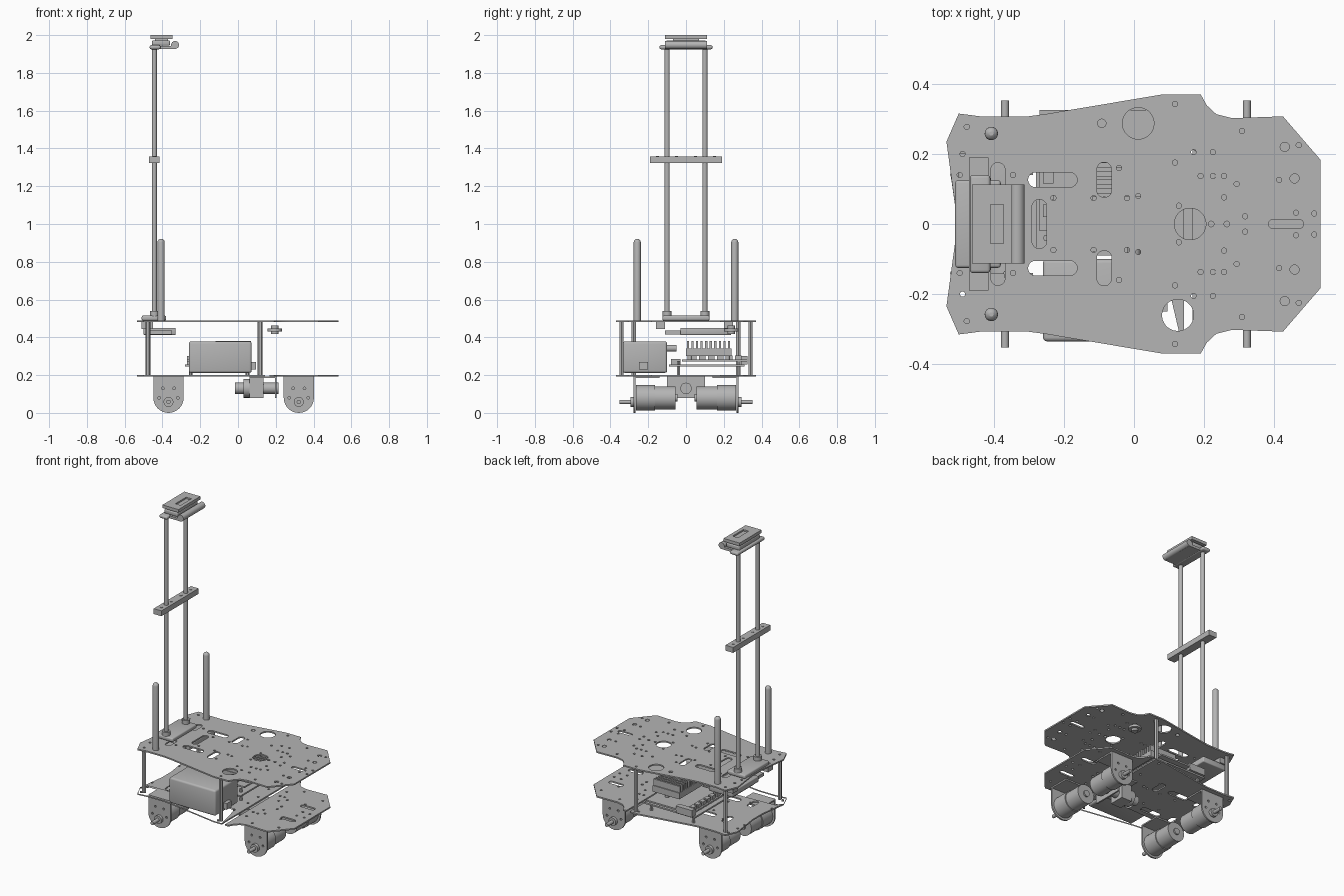
import bpy, bmesh
from math import pi, cos, sin
from mathutils import Vector

if "Cube" in bpy.data.objects:
    bpy.data.objects.remove(bpy.data.objects["Cube"])

grey = bpy.data.materials.new("plain grey")
grey.use_nodes = True
grey.diffuse_color = (0.46, 0.46, 0.46, 1)
grey.node_tree.nodes["Principled BSDF"].inputs["Base Color"].default_value = grey.diffuse_color
made = []


def add(name, mesh):
    ob = bpy.data.objects.new(name, mesh)
    mesh.materials.clear()
    mesh.materials.append(grey)
    bpy.context.collection.objects.link(ob)
    made.append(ob)
    return ob


def box(name, xs, ys, zs, bevel=0):
    """Box between pairs of limits, optionally with rounded edges."""
    bm = bmesh.new()
    bmesh.ops.create_cube(bm, size=1)
    for v in bm.verts:
        v.co = [(a + b) / 2 + c * (b - a) for c, (a, b) in zip(v.co, (xs, ys, zs))]
    if bevel:
        bmesh.ops.bevel(bm, geom=bm.edges[:], offset=bevel, segments=3, profile=0.5, affect='EDGES')
    me = bpy.data.meshes.new(name)
    bm.to_mesh(me)
    bm.free()
    return add(name, me)


def rod(name, a, b, r, sides=24, dome=False):
    """Cylinder from a to b; dome rounds the far end."""
    a, b = Vector(a), Vector(b)
    length = (b - a).length
    rings = [(0, r), (length, r)]
    if dome:
        rings = [(0, r)] + [(length - r + r * sin(t), r * cos(t)) for t in (0, pi / 8, pi / 4, pi * 0.4)]
    bm = bmesh.new()
    loops = [[bm.verts.new((q * cos(2 * pi * i / sides), q * sin(2 * pi * i / sides), h))
              for i in range(sides)] for h, q in rings]
    for low, high in zip(loops, loops[1:]):
        for i in range(sides):
            j = (i + 1) % sides
            bm.faces.new((low[i], low[j], high[j], high[i]))
    bm.faces.new(loops[0][::-1])
    bm.faces.new(loops[-1])
    me = bpy.data.meshes.new(name)
    bm.to_mesh(me)
    bm.free()
    ob = add(name, me)
    ob.rotation_euler = (b - a).to_track_quat('Z', 'Y').to_euler()
    ob.location = a
    return ob


def slot(x, y, lx, ly, n=8):
    """Rounded slot outline; a circle when lx equals ly."""
    r = min(lx, ly) / 2
    pts = []
    for k in range(4 * n):
        t = 2 * pi * (k + 0.5) / (4 * n)
        sx, sy = (1 if cos(t) > 0 else -1), (1 if sin(t) > 0 else -1)
        pts.append((x + sx * (lx / 2 - r) + r * cos(t), y + sy * (ly / 2 - r) + r * sin(t)))
    return pts


def sheet(name, outlines, thick, loc, upright=False):
    """Flat plate: first outline is the rim, the others are holes."""
    cu = bpy.data.curves.new(name, 'CURVE')
    cu.dimensions, cu.fill_mode, cu.extrude = '2D', 'BOTH', thick / 2
    for pts in outlines:
        sp = cu.splines.new('POLY')
        sp.points.add(len(pts) - 1)
        sp.use_cyclic_u = True
        for p, (x, y) in zip(sp.points, pts):
            p.co = (x, y, 0, 1)
    tmp = bpy.data.objects.new(name + "_curve", cu)
    bpy.context.collection.objects.link(tmp)
    dg = bpy.context.evaluated_depsgraph_get()
    me = bpy.data.meshes.new_from_object(tmp.evaluated_get(dg))
    bpy.data.objects.remove(tmp)
    ob = add(name, me)
    ob.location = loc
    if upright:
        ob.rotation_euler.x = pi / 2
    return ob


def mirrored(half):
    return half + [(x, -y) for x, y in reversed(half)]


# Deck plates
half = [(-.51, .05), (-.535, .235), (-.5, .315), (-.43, .306), (-.31, .306), (-.25, .314),
        (.083, .37), (.19, .37), (.208, .338), (.235, .313), (.28, .302), (.425, .307), (.532, .183)]
pairs = [(-.477, .277), (-.489, .2), (-.497, .14), (-.345, .14), (-.23, .074), (-.115, .074), (-.043, .16),
         (-.02, .074), (.012, .08), (.117, .342), (.17, .205), (.225, .205), (.117, .175), (.19, .137),
         (.225, .137), (.257, .137), (.293, .114), (.257, .076), (.128, .052), (.308, .265), (.47, .225),
         (.414, .126), (.462, .032), (.514, .03), (.317, .022)]
small = [(x, s * y) for x, y in pairs for s in (1, -1)]
wide = [(.43, .22), (.458, .13)]
slots = []
for s in (1, -1):
    slots += [slot(-.232, s * .126, .14, .042), slot(-.085, s * .126, .042, .1), slot(-.388, s * .13, .04, .09)]
    slots += [slot(x, s * y, .026, .026) for x, y in wide]
big = [slot(x, y, .09, .09) for x, y in ((.012, .287), (.16, 0), (.125, -.26))]
extra = [slot(-.27, 0, .042, .14), slot(.434, 0, .1, .026), slot(-.092, .287, .024, .024),
         slot(.22, 0, .016, .016), slot(.265, 0, .016, .016)]
sheet("top_deck", [mirrored(half)] + [slot(x, y, .015, .015, 3) for x, y in small] + slots + big + extra,
      .009, (0, 0, .485))

# The lower deck is made of two halves with a narrow gap
gap = (.143, .167)
rear = [p for p in half if p[0] < gap[0]] + [(gap[0], .37)]
front = [(gap[1], .37)] + [p for p in half if p[0] > gap[1]]
moved = [(x - .02, y) for x, y in small]
low = [slot(.43, s * .1, .1, .03) for s in (1, -1)]
sheet("lower_deck_rear", [mirrored(rear)] + slots[:3] + slots[5:8] +
      [slot(x, y, .015, .015, 3) for x, y in moved if x < .12], .009, (0, 0, .197))
sheet("lower_deck_front", [mirrored(front)] + low +
      [slot(x, y, .015, .015, 3) for x, y in moved if x > .19], .009, (0, 0, .197))

# Deck posts, antennas and drive units on both sides
for s, side in ((1, "left"), (-1, "right")):
    for x, y in ((-.477, .277), (.117, .342)):
        rod("deck_post_" + side, (x, s * y, .2), (x, s * y, .485), .013, 6)
    rod("antenna_" + side, (-.407, s * .258, .487), (-.407, s * .258, .922), .019, dome=True)
    for x, end in ((-.368, "rear"), (.322, "front")):
        tag = "_" + end + "_" + side
        arc = [(.08 * cos(pi + pi * k / 16), .08 + .08 * sin(pi + pi * k / 16)) for k in range(17)]
        rim = [(.08, .193), (-.08, .193)] + arc
        holes = [slot(a, b, .014, .014, 3) for a, b in ((-.05, .08), (.05, .08), (-.03, .13), (.03, .13))]
        sheet("motor_bracket" + tag, [rim] + holes, .01, (x, s * .272, 0), True)
        box("bracket_flange" + tag, (x - .08, x + .08), sorted((s * .14, s * .277)), (.184, .193))
        rod("gearbox" + tag, (x, s * .266, .08), (x, s * .165, .08), .067, 32)
        rod("motor" + tag, (x, s * .166, .08), (x, s * .055, .08), .061, 32)
        rod("motor_cap" + tag, (x, s * .056, .08), (x, s * .045, .08), .02)
        rod("shaft_boss" + tag, (x, s * .27, .058), (x, s * .295, .058), .026)
        rod("shaft" + tag, (x, s * .28, .058), (x, s * .352, .058), .0115)

# Battery
box("battery", (-.26, .072), (-.335, -.1), (.212, .378), .012)
rod("battery_plug", (.0, -.11, .342), (.0, -.05, .342), .018)
box("battery_connector", (.07, .095), (-.25, -.2), (.23, .27))

# Electronics stack
box("lower_board", (-.28, .08), (-.09, .31), (.245, .255))
box("upper_board", (-.27, .06), (-.02, .325), (.272, .282))
for x in (-.25, .05):
    for y in (-.04, .28):
        rod("board_spacer", (x, y, .2), (x, y, .275), .01, 6)
box("module_base", (-.12, .07), (0, .24), (.3, .34))
for k in range(10):
    y = .004 + k * .0242
    box("cooling_fin", (-.12, .07), (y, y + .012), (.338, .38))
for y in (.02, .22):
    rod("module_spacer", (-.02, y, .28), (-.02, y, .302), .012)
for k in range(6):
    box("board_socket", (-.26, -.23), (.02 + k * .048, .055 + k * .048), (.282, .305))
box("side_connector", (-.27, -.155), (.29, .325), (.255, .3))
box("cable_connector", (-.2, -.1), (-.08, -.03), (.255, .285))

# Tray hung below the top deck
box("hanging_tray", (-.5, -.33), (-.03, .24), (.412, .45), .006)
box("tray_end", (-.48, -.35), (-.11, -.03), (.415, .435))
box("tray_tab_right", (-.51, -.45), (-.16, -.11), (.445, .482))
box("tray_tab_left", (-.51, -.45), (.2, .25), (.445, .482))

# Push button below the top deck
rod("button_flange", (.195, .24, .432), (.195, .24, .446), .038)
rod("button_body", (.195, .24, .418), (.195, .24, .462), .02)

# Sensor carrier below the lower deck
box("carrier_plate", (.195, .205), (-.1, .1), (.078, .193))
box("carrier_top", (.06, .2), (-.1, .1), (.184, .193))
box("carrier_block", (.06, .135), (-.05, .05), (.08, .186))
rod("carrier_axle", (.13, 0, .13), (.215, 0, .13), .03)
rod("sensor_barrel", (.03, 0, .13), (.062, 0, .13), .05)
rod("sensor_tip", (-.015, 0, .13), (.032, 0, .13), .03)

# Mast
box("mast_foot", (-.51, -.38), (-.125, .125), (.489, .515), .008)
box("mast_crossbar", (-.47, -.415), (-.19, .19), (1.322, 1.357))
for y in (-.1, .1):
    rod("mast_socket", (-.443, y, .51), (-.443, y, .54), .024)
    rod("mast_rod", (-.443, y, .5), (-.443, y, 1.93), .0135)
    for k in (.05, -.05):
        rod("crossbar_screw", (-.443, y + k, 1.35), (-.443, y + k, 1.36), .008, 12)

# Sensor head
box("head_bracket", (-.468, -.41), (-.14, .14), (1.925, 1.947), .009)
box("head_arm", (-.42, -.33), (-.112, .112), (1.927, 1.943))
rod("head_lens_bar", (-.333, -.112, 1.948), (-.333, .112, 1.948), .021)
box("head_body", (-.455, -.36), (-.105, .105), (1.945, 1.972), .006)
box("head_neck", (-.44, -.37), (-.07, .07), (1.97, 1.982))
lid = [(-.462, -.112), (-.348, -.112), (-.348, .112), (-.462, .112)]
window = [(-.41, -.055), (-.372, -.055), (-.372, .055), (-.41, .055)]
sheet("head_lid", [lid, window], .02, (0, 0, 1.99))
box("head_window_floor", (-.415, -.367), (-.06, .06), (1.979, 1.99))

# Smooth round sides, keep edges sharp
bpy.ops.object.select_all(action='DESELECT')
for ob in made:
    ob.select_set(True)
bpy.context.view_layer.objects.active = made[0]
bpy.ops.object.shade_smooth_by_angle(angle=pi / 6)
